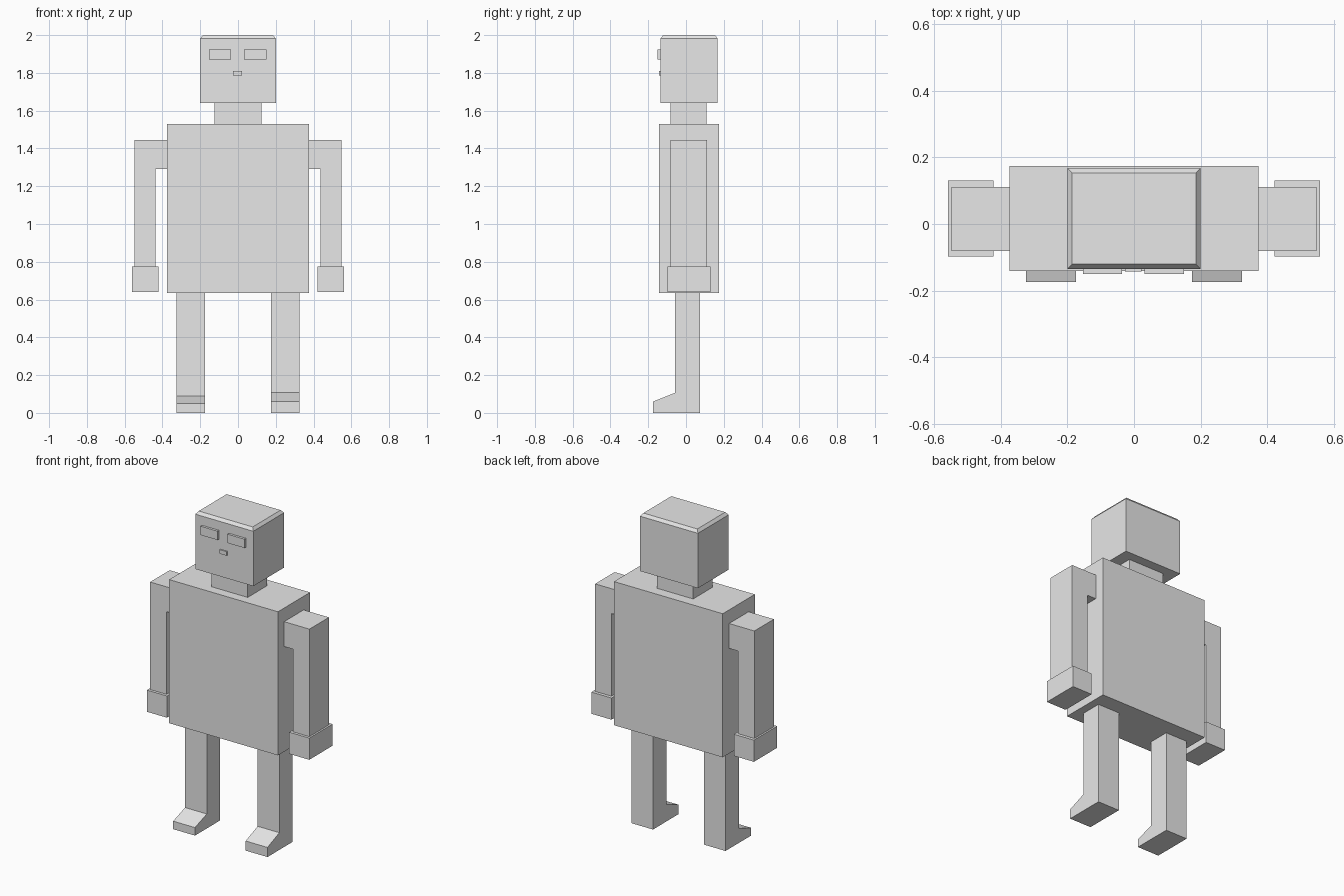
import bpy, bmesh

if "Cube" in bpy.data.objects:
    bpy.data.objects.remove(bpy.data.objects["Cube"])

grey = bpy.data.materials.new("light grey")
grey.diffuse_color = (0.8, 0.8, 0.8, 1)
grey.use_nodes = True
grey.node_tree.nodes["Principled BSDF"].inputs["Base Color"].default_value = grey.diffuse_color


def finish(name, bm):
    bmesh.ops.recalc_face_normals(bm, faces=bm.faces[:])
    me = bpy.data.meshes.new(name)
    bm.to_mesh(me)
    bm.free()
    me.materials.append(grey)
    ob = bpy.data.objects.new(name, me)
    bpy.context.collection.objects.link(ob)
    return ob


def box(name, x, y, z, top_inset=0.0, chamfer=0.0):
    """Box from (min, max) ranges, optionally with a chamfered top rim."""
    bm = bmesh.new()
    bmesh.ops.create_cube(bm, size=1)
    z_side = z[1] - chamfer
    for v in bm.verts:
        v.co = [r[0] if c < 0 else r[1] for c, r in zip(v.co, (x, y, (z[0], z_side)))]
    if chamfer:
        top = max(bm.faces, key=lambda f: f.calc_center_median().z)
        bmesh.ops.inset_region(bm, faces=[top], thickness=top_inset)
        for v in top.verts:
            v.co.z = z[1]
    return finish(name, bm)


def prism(name, points, depth):
    """Extrude a closed 3D outline by a vector."""
    bm = bmesh.new()
    face = bm.faces.new([bm.verts.new(p) for p in points])
    new = bmesh.ops.extrude_face_region(bm, geom=[face], use_keep_orig=True)["geom"]
    bmesh.ops.translate(bm, vec=depth, verts=[g for g in new if isinstance(g, bmesh.types.BMVert)])
    return finish(name, bm)


# Torso, neck and head
box("torso", (-0.375, 0.375), (-0.142, 0.174), (0.635, 1.53))
box("neck", (-0.125, 0.125), (-0.083, 0.108), (1.53, 1.64))
box("head", (-0.20, 0.20), (-0.135, 0.168), (1.64, 2.0), 0.02, 0.018)

# Face plates
box("mouth", (-0.027, 0.022), (-0.143, -0.135), (1.785, 1.81))
box("left_eye", (-0.153, -0.036), (-0.150, -0.135), (1.87, 1.925))
box("right_eye", (0.032, 0.150), (-0.150, -0.135), (1.87, 1.925))

for side, s in (("left", -1), ("right", 1)):
    # Arm: L-shaped profile reaching in to the torso at the shoulder
    arm = [(0.375, 1.445), (0.549, 1.445), (0.549, 0.775),
           (0.436, 0.775), (0.436, 1.29), (0.375, 1.29)]
    prism(side + "_arm", [(s * x, -0.081, z) for x, z in arm], (0, 0.192, 0))

    # Hand
    hx = sorted((s * 0.422, s * 0.56))
    box(side + "_hand", hx, (-0.098, 0.131), (0.64, 0.775))

    # Leg with sloping foot; the left foot is slightly lower
    toe, instep = (0.05, 0.09) if s < 0 else (0.06, 0.107)
    leg = [(0.075, 0), (0.075, 0.635), (-0.057, 0.635),
           (-0.057, instep), (-0.174, toe), (-0.174, 0)]
    prism(side + "_leg", [(s * 0.175, y, z) for y, z in leg], (s * 0.15, 0, 0))
